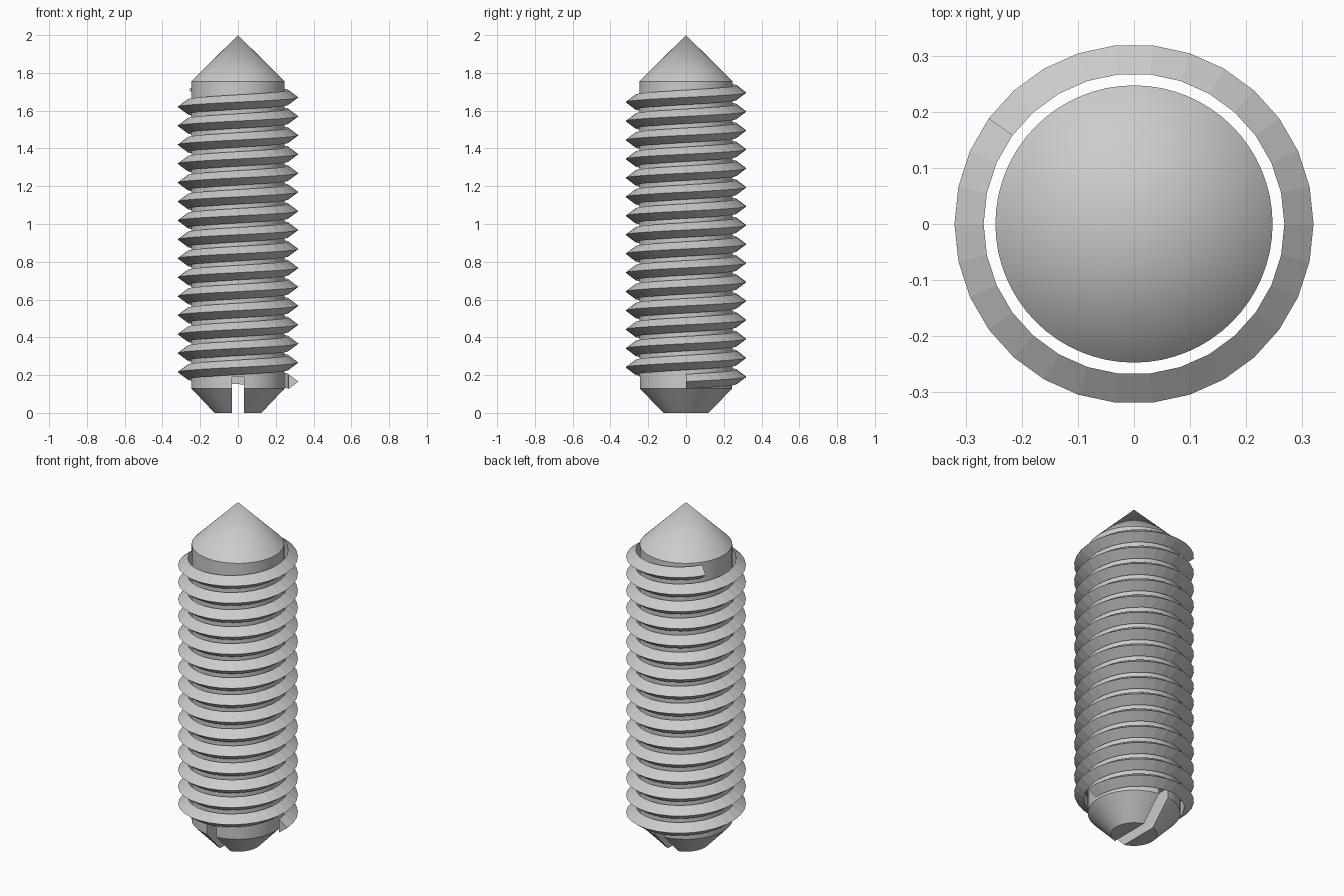
import bpy, bmesh, math

cube = bpy.data.objects.get("Cube")
if cube:
    bpy.data.objects.remove(cube, do_unlink=True)

steel = bpy.data.materials.new("grey_steel")
steel.use_nodes = True
grey = (0.6, 0.6, 0.6, 1)
steel.diffuse_color = grey
steel.node_tree.nodes["Principled BSDF"].inputs["Base Color"].default_value = grey


def finish(name, bm):
    """Turn a bmesh into a linked object with the steel material."""
    bmesh.ops.recalc_face_normals(bm, faces=bm.faces)
    mesh = bpy.data.meshes.new(name)
    bm.to_mesh(mesh)
    bm.free()
    mesh.materials.append(steel)
    obj = bpy.data.objects.new(name, mesh)
    bpy.context.collection.objects.link(obj)
    return obj


# Core: turned profile with a chamfered foot and a conical point
SIDES = 64
profile = [(0.124, 0), (0.247, 0.13), (0.247, 1.755)]
bm = bmesh.new()
rings = []
for r, z in profile:
    rings.append([bm.verts.new((r * math.cos(math.tau * i / SIDES),
                                r * math.sin(math.tau * i / SIDES), z))
                  for i in range(SIDES)])
tip = bm.verts.new((0, 0, 2))
bm.faces.new(rings[0])
for i in range(SIDES):
    j = (i + 1) % SIDES
    for low, high in zip(rings, rings[1:]):
        bm.faces.new((low[i], low[j], high[j], high[i]))
    bm.faces.new((rings[-1][i], rings[-1][j], tip))
core = finish("screw_core", bm)

# Driver slot cut straight through the foot
bpy.ops.mesh.primitive_cube_add(size=1, location=(0, 0, 0.045))
cutter = bpy.context.object
cutter.name = "slot_cutter"
cutter.hide_render = True
cutter.scale = (0.064, 0.8, 0.29)
slot = core.modifiers.new("slot", "BOOLEAN")
slot.operation = "DIFFERENCE"
slot.solver = "EXACT"
slot.object = cutter
bpy.ops.object.select_all(action="DESELECT")
core.select_set(True)
bpy.context.view_layer.objects.active = core
bpy.ops.object.modifier_apply(modifier=slot.name)
bpy.data.objects.remove(cutter, do_unlink=True)
bpy.ops.object.shade_smooth_by_angle(angle=math.radians(25))

# Thread: triangular section swept up a right-handed helix around the core
STEPS, TURNS, PITCH, START = 30, 15.4, 0.1003, 0.166
section = [(0.268, -0.039), (0.32, 0), (0.268, 0.039)]
bm = bmesh.new()
loops = []
for k in range(round(STEPS * TURNS) + 1):
    a = math.tau * k / STEPS
    z = START + PITCH * k / STEPS
    loops.append([bm.verts.new((r * math.cos(a), r * math.sin(a), z + dz))
                  for r, dz in section])
for a, b in zip(loops, loops[1:]):
    for i in range(3):
        j = (i + 1) % 3
        bm.faces.new((a[i], a[j], b[j], b[i]))
bm.faces.new(loops[0])
bm.faces.new(loops[-1])
finish("screw_thread", bm)
